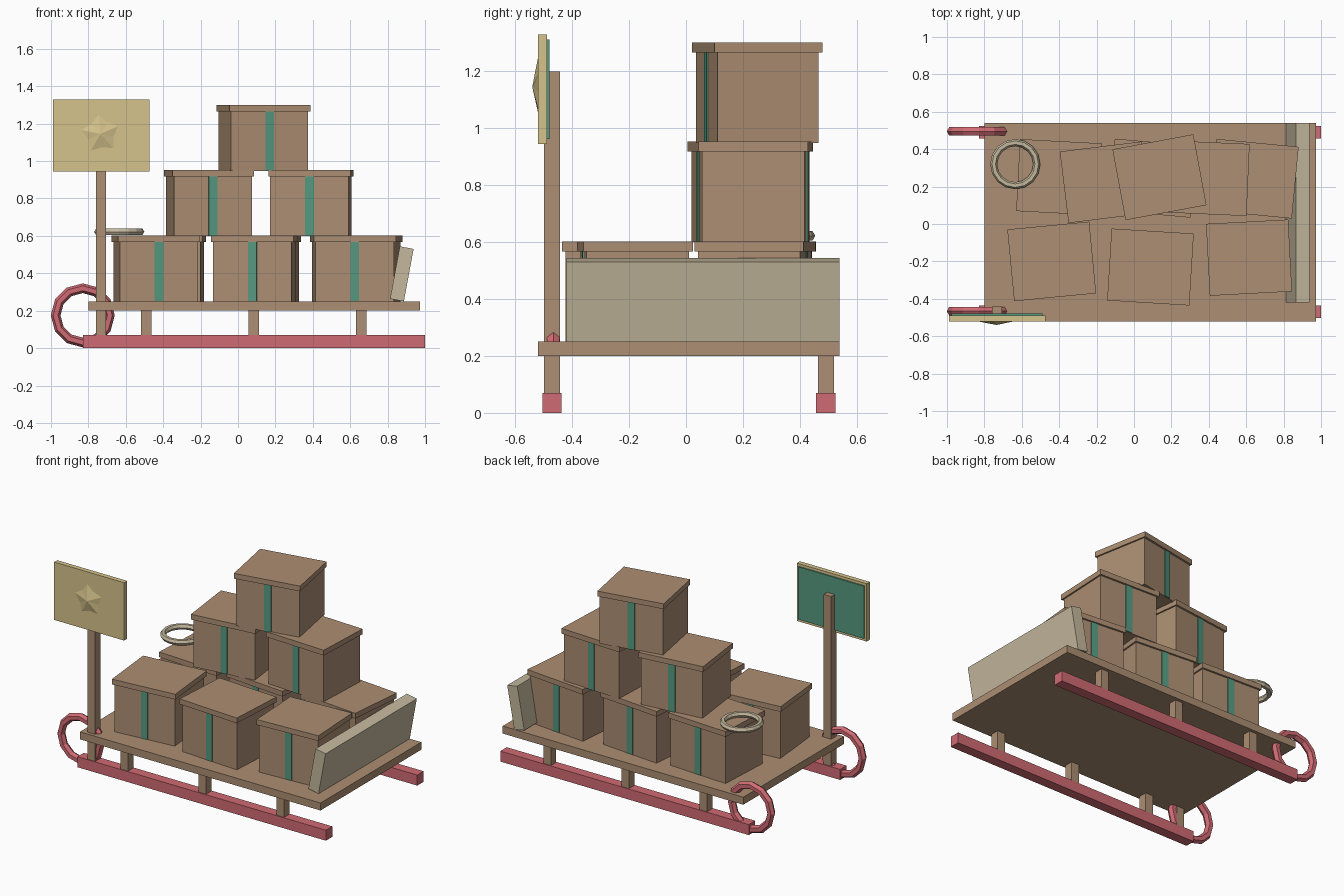
import bpy, bmesh, math
from mathutils import Matrix, Vector

if "Cube" in bpy.data.objects:
    bpy.data.objects.remove(bpy.data.objects["Cube"])


def srgb(r, g, b):
    return tuple(((c / 255 + 0.055) / 1.055) ** 2.4 for c in (r, g, b)) + (1.0,)


def material(name, rgb):
    m = bpy.data.materials.new(name)
    m.diffuse_color = srgb(*rgb)
    m.use_nodes = True
    m.node_tree.nodes["Principled BSDF"].inputs["Base Color"].default_value = m.diffuse_color
    return m


WOOD = material("brown wood", (172, 142, 115))
RED = material("runner red", (208, 107, 115))
GREEN = material("ribbon green", (86, 153, 128))
GOLD = material("sign yellow", (214, 195, 140))
BEIGE = material("pale beige", (197, 185, 158))


def finish(name, bm, mat):
    bmesh.ops.recalc_face_normals(bm, faces=bm.faces)
    mesh = bpy.data.meshes.new(name)
    bm.to_mesh(mesh)
    bm.free()
    mesh.materials.append(mat)
    ob = bpy.data.objects.new(name, mesh)
    bpy.context.collection.objects.link(ob)
    return ob


def box(name, center, size, mat, rot=0.0, axis='Z'):
    """Box given by centre, size and a turn in degrees about one axis."""
    bm = bmesh.new()
    bmesh.ops.create_cube(bm, size=1, matrix=Matrix.Diagonal((*size, 1)))
    ob = finish(name, bm, mat)
    ob.location = center
    ob.rotation_euler['XYZ'.index(axis)] = math.radians(rot)
    return ob


def ring(name, center, major, minor, segs, sides, mat, upright=False):
    bm = bmesh.new()
    loops = []
    for i in range(segs):
        a = 2 * math.pi * i / segs
        loop = []
        for j in range(sides):
            b = 2 * math.pi * j / sides
            r = major + minor * math.cos(b)
            loop.append(bm.verts.new((r * math.cos(a), r * math.sin(a), minor * math.sin(b))))
        loops.append(loop)
    for i in range(segs):
        p, q = loops[i], loops[(i + 1) % segs]
        for j in range(sides):
            k = (j + 1) % sides
            bm.faces.new((p[j], q[j], q[k], p[k]))
    ob = finish(name, bm, mat)
    ob.location = center
    if upright:
        ob.rotation_euler.x = math.pi / 2
    return ob


# Sled deck
box("deck", (0.086, 0.01, 0.225), (1.772, 1.06, 0.05), WOOD)

# Runners with curled fronts and support legs
for side, y in (("front", -0.47), ("back", 0.491)):
    box(side + "_runner", (0.085, y, 0.035), (1.83, 0.067, 0.07), RED)
    ring(side + "_runner_curl", (-0.83, y + 0.004, 0.175), 0.145, 0.026, 12, 6, RED, True)
    for i, x in enumerate((-0.49, 0.085, 0.66)):
        box(f"{side}_leg_{i}", (x, y, 0.135), (0.056, 0.056, 0.14), WOOD)


# Stacked crates: x, y, base height, turn in degrees
def crate(i, x, y, z, turn):
    box(f"crate_body_{i}", (x, y, z + 0.16), (0.42, 0.36, 0.32), WOOD, turn)
    box(f"crate_lid_{i}", (x, y, z + 0.335), (0.44, 0.385, 0.035), WOOD, turn)
    box(f"crate_ribbon_{i}", (x, y, z + 0.16), (0.047, 0.37, 0.316), GREEN, turn)


LOW, MID, TOP = 0.25, 0.6, 0.948
for i, c in enumerate((
        (-0.44, -0.20, LOW, 5.5), (0.088, -0.23, LOW, -3.5), (0.615, -0.18, LOW, 3),
        (-0.40, 0.25, LOW, -3), (0.10, 0.245, LOW, -5), (0.643, 0.242, LOW, -5.5),
        (-0.155, 0.223, MID, 7), (0.39, 0.245, MID, -2.5),
        (0.136, 0.25, TOP, 10.5))):
    crate(i, *c)

# Board leaning on the crates
box("leaning_board", (0.876, 0.06, 0.397), (0.075, 0.96, 0.285), BEIGE, 10.5, 'Y')

# Loose ring lying on a crate
ring("loose_ring", (-0.635, 0.32, 0.622), 0.115, 0.019, 16, 6, BEIGE)

# Sign with post, green back plate and faceted star
box("sign_post", (-0.732, -0.47, 0.635), (0.055, 0.056, 1.13), WOOD)
box("sign_board", (-0.732, -0.504, 1.137), (0.515, 0.032, 0.385), GOLD)
box("sign_back_plate", (-0.732, -0.484, 1.137), (0.485, 0.009, 0.35), GREEN)

bm = bmesh.new()
apex = bm.verts.new((-0.735, -0.54, 1.145))
rim = []
for k in range(10):
    a = math.radians(96 + 36 * k)
    r = 0.075 if k % 2 else 0.108
    rim.append(bm.verts.new((-0.735 + r * math.cos(a), -0.519, 1.145 + r * math.sin(a))))
for k in range(10):
    bm.faces.new((apex, rim[k], rim[(k + 1) % 10]))
bm.faces.new(rim)
finish("sign_star", bm, GOLD)
